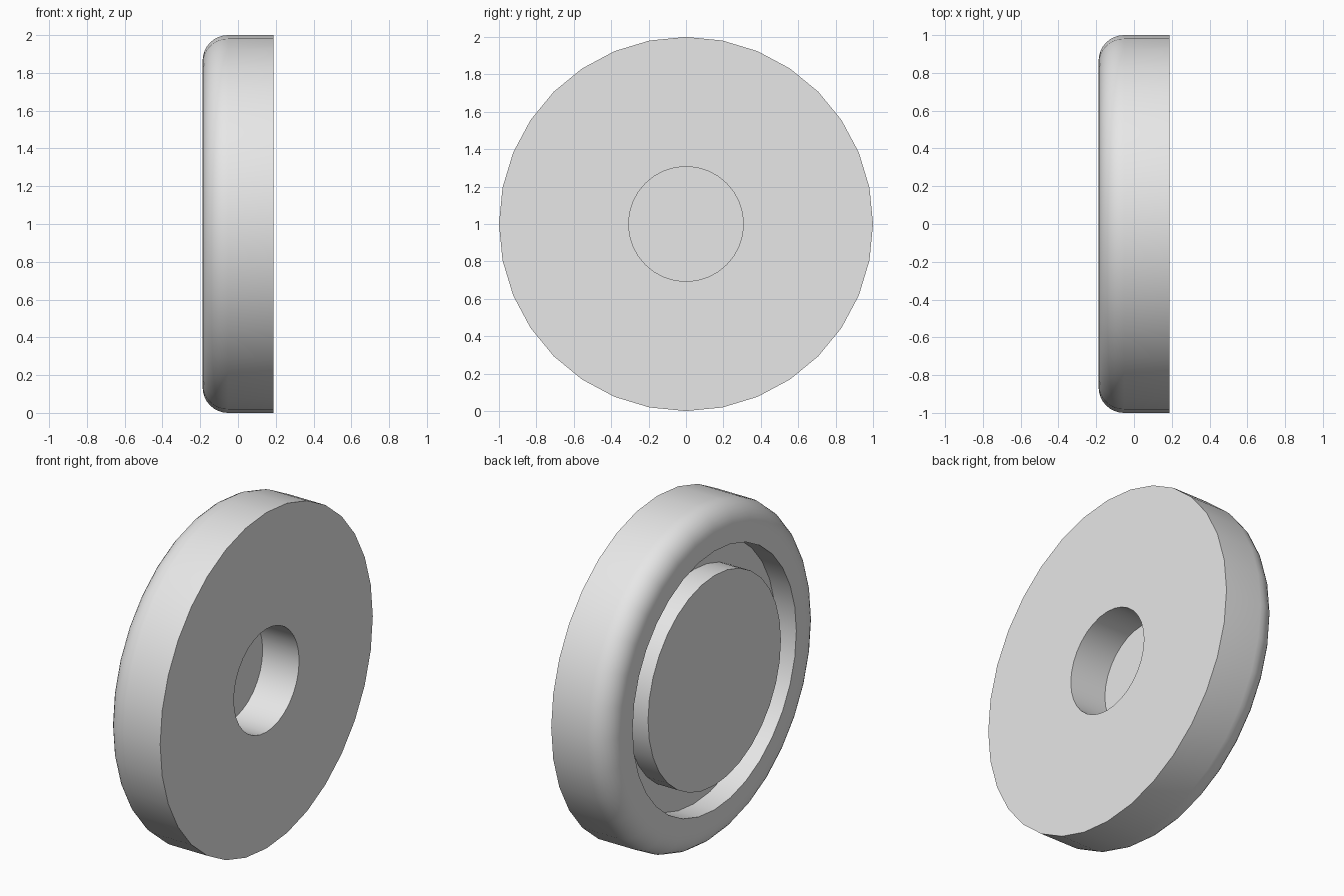
import bpy, bmesh
from math import sin, cos, pi, radians

SEGMENTS = 32
HALF = 0.1875        # half the thickness
ROUND = 0.135        # radius of the rounded rim

cube = bpy.data.objects.get("Cube")
if cube:
    bpy.data.objects.remove(cube, do_unlink=True)

grey = bpy.data.materials.new("plain grey")
grey.use_nodes = True
grey.diffuse_color = (0.8, 0.8, 0.8, 1)
grey.node_tree.nodes["Principled BSDF"].inputs["Base Color"].default_value = (0.8, 0.8, 0.8, 1)


def lathe(name, profile, material):
    """Turn a profile of (x, radius) points around the x axis."""
    bm = bmesh.new()
    verts = [bm.verts.new((x, 0, r)) for x, r in profile]
    edges = [bm.edges.new(pair) for pair in zip(verts, verts[1:])]
    bmesh.ops.spin(bm, geom=verts + edges, cent=(0, 0, 0), axis=(1, 0, 0),
                   angle=2 * pi, steps=SEGMENTS)
    bmesh.ops.remove_doubles(bm, verts=bm.verts, dist=0.0001)
    bmesh.ops.recalc_face_normals(bm, faces=bm.faces)
    mesh = bpy.data.meshes.new(name)
    bm.to_mesh(mesh)
    bm.free()
    mesh.materials.append(material)
    obj = bpy.data.objects.new(name, mesh)
    bpy.context.collection.objects.link(obj)
    obj.location.z = 1
    bpy.ops.object.select_all(action='DESELECT')
    obj.select_set(True)
    bpy.context.view_layer.objects.active = obj
    bpy.ops.object.shade_smooth_by_angle(angle=radians(40))
    return obj


# Centre boss and ring groove on the rounded side
groove_floor = -HALF + 0.135
profile = [(-HALF, 0), (-HALF, 0.625), (groove_floor, 0.625),
           (groove_floor, 0.77), (-HALF, 0.77)]

# Rounded rim
for i in range(9):
    a = pi / 2 * i / 8
    profile.append((-HALF + ROUND * (1 - cos(a)), 1 - ROUND * (1 - sin(a))))

# Flat side with a blind centre hole
hole_floor = HALF - 0.24
profile += [(HALF, 1), (HALF, 0.307), (hole_floor, 0.307), (hole_floor, 0)]

lathe("wheel_disc", profile, grey)
